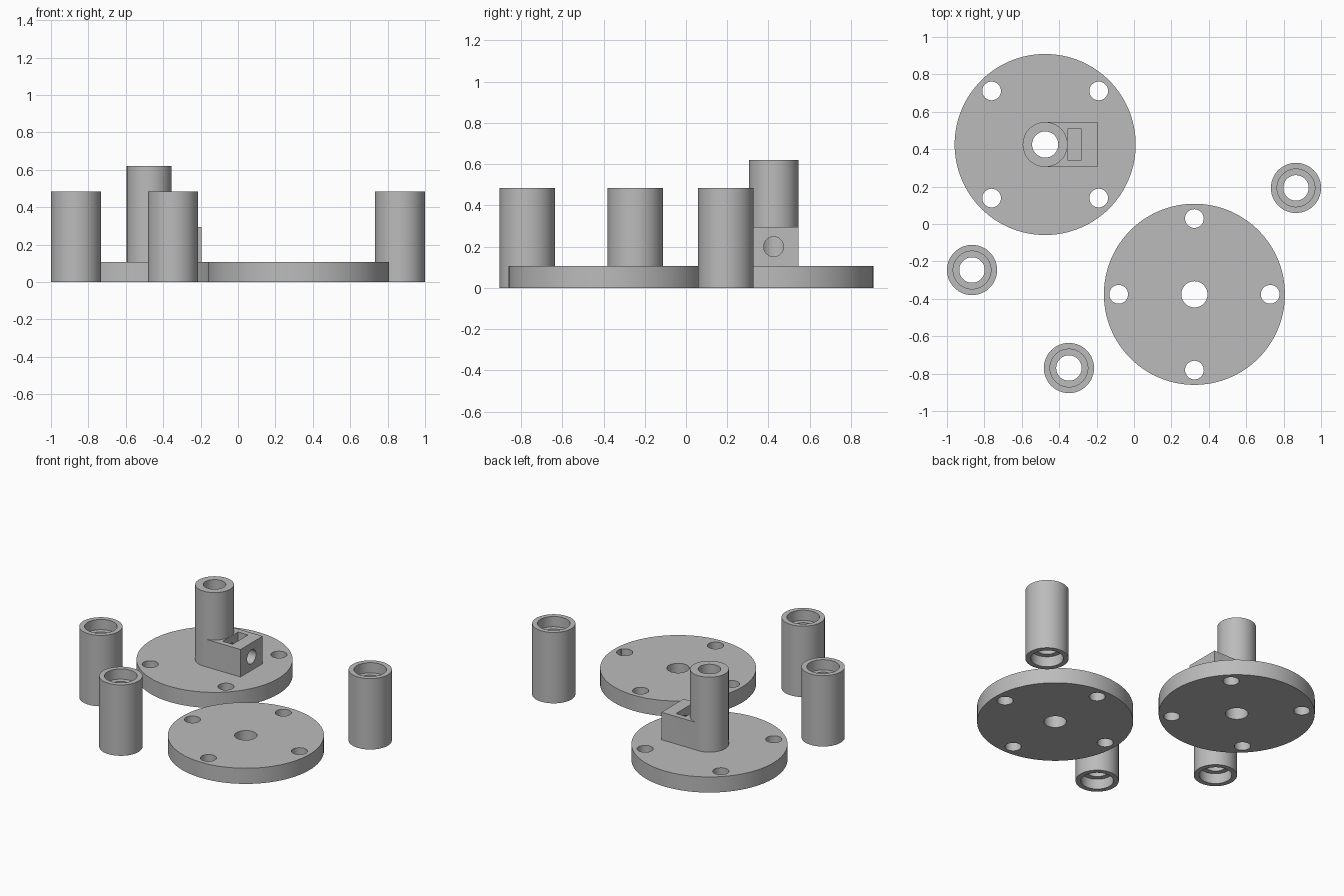
import bpy, bmesh, math
from mathutils import Matrix, Vector

if "Cube" in bpy.data.objects:
    bpy.data.objects.remove(bpy.data.objects["Cube"])

grey = bpy.data.materials.new("plain grey")
grey.diffuse_color = (0.5, 0.5, 0.5, 1)
grey.use_nodes = True
grey.node_tree.nodes["Principled BSDF"].inputs["Base Color"].default_value = grey.diffuse_color


def add_object(name, bm):
    bmesh.ops.recalc_face_normals(bm, faces=bm.faces)
    mesh = bpy.data.meshes.new(name)
    bm.to_mesh(mesh)
    bm.free()
    mesh.materials.append(grey)
    ob = bpy.data.objects.new(name, mesh)
    bpy.context.collection.objects.link(ob)
    return ob


def cylinder(name, x, y, z0, z1, r, segments=96):
    bm = bmesh.new()
    bmesh.ops.create_cone(bm, cap_ends=True, segments=segments, radius1=r, radius2=r,
                          depth=z1 - z0, matrix=Matrix.Translation((x, y, (z0 + z1) / 2)))
    return add_object(name, bm)


def box(name, lo, hi):
    lo, hi = Vector(lo), Vector(hi)
    bm = bmesh.new()
    bmesh.ops.create_cube(bm, size=1, matrix=Matrix.Translation((lo + hi) / 2)
                          @ Matrix.Diagonal((*(hi - lo), 1)))
    return add_object(name, bm)


def combine(target, other, operation):
    """Apply a boolean and discard the helper solid."""
    mod = target.modifiers.new("bool", 'BOOLEAN')
    mod.operation, mod.object, mod.solver = operation, other, 'EXACT'
    bpy.context.view_layer.objects.active = target
    bpy.ops.object.modifier_apply(modifier=mod.name)
    bpy.data.objects.remove(other)


def smooth(ob):
    bpy.ops.object.select_all(action='DESELECT')
    ob.select_set(True)
    bpy.context.view_layer.objects.active = ob
    bpy.ops.object.shade_smooth_by_angle(angle=math.radians(30))


def drill(ob, x, y, r):
    combine(ob, cylinder("cutter", x, y, -0.1, 0.8, r, 64), 'DIFFERENCE')


def bolt_holes(ob, x, y, start):
    for i in range(4):
        a = start + i * math.pi / 2
        drill(ob, x + 0.405 * math.cos(a), y + 0.405 * math.sin(a), 0.05)


DISC_R, DISC_H = 0.484, 0.107

# Plain disc: centre bore and four holes on the axes
bx, by = 0.323, -0.376
plain = cylinder("plain_disc", bx, by, 0, DISC_H, DISC_R, 128)
drill(plain, bx, by, 0.07)
bolt_holes(plain, bx, by, 0)
smooth(plain)

# Hub disc: disc, tall shaft collar and clamp block in one solid
hx, hy = -0.475, 0.425
hub = cylinder("hub_disc", hx, hy, 0, DISC_H, DISC_R, 128)
combine(hub, cylinder("collar", hx, hy, 0.05, 0.62, 0.12), 'UNION')
combine(hub, box("clamp_block", (hx, hy - 0.1195, 0.05), (-0.195, hy + 0.1195, 0.295)), 'UNION')
drill(hub, hx, hy, 0.07)
bolt_holes(hub, hx, hy, math.pi / 4)

# Nut slot from above, and set screw hole from the side into the bore
combine(hub, box("cutter", (-0.355, hy - 0.083, 0.112), (-0.28, hy + 0.083, 0.4)), 'DIFFERENCE')
bm = bmesh.new()
bmesh.ops.create_cone(bm, cap_ends=True, segments=64, radius1=0.048, radius2=0.048, depth=0.4,
                      matrix=Matrix.Translation((hx + 0.2, hy, 0.2))
                      @ Matrix.Rotation(math.pi / 2, 4, 'Y'))
combine(hub, add_object("cutter", bm), 'DIFFERENCE')
smooth(hub)

# Spacer tubes: turned profile with a counterbore at each end
R, C, B, H, D = 0.134, 0.101, 0.068, 0.485, 0.07
profile = [(R, 0), (R, H), (C, H), (C, H - D), (B, H - D), (B, D), (C, D), (C, 0)]
SEG = 96
for n, (x, y) in enumerate([(-0.866, -0.246), (-0.348, -0.77), (0.866, 0.193)], 1):
    bm = bmesh.new()
    rings = []
    for i in range(SEG):
        a = 2 * math.pi * i / SEG
        rings.append([bm.verts.new((x + r * math.cos(a), y + r * math.sin(a), z))
                      for r, z in profile])
    for i in range(SEG):
        p, q = rings[i], rings[(i + 1) % SEG]
        for j in range(len(profile)):
            k = (j + 1) % len(profile)
            bm.faces.new((p[j], q[j], q[k], p[k]))
    smooth(add_object(f"spacer_tube_{n}", bm))
